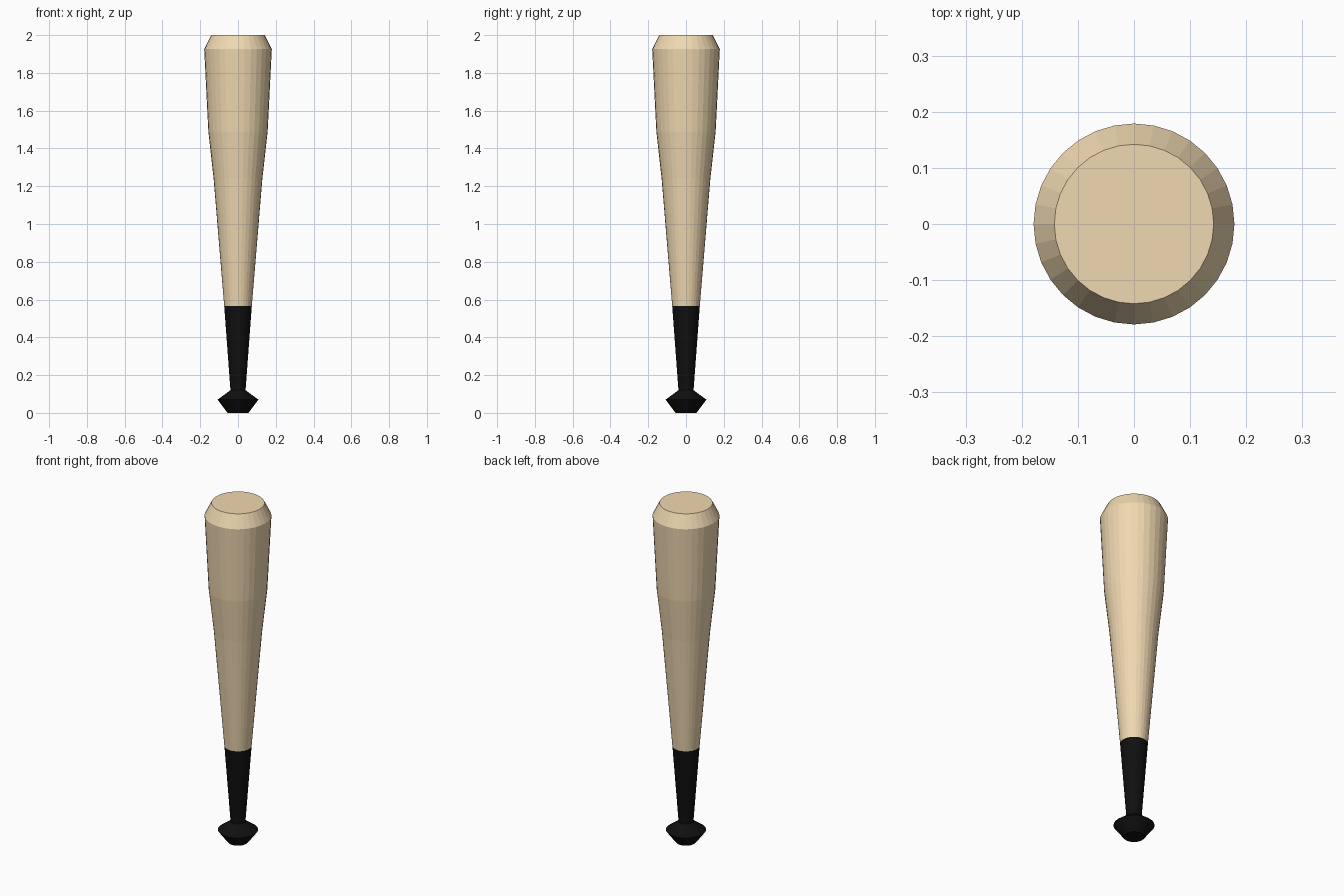
import bpy, bmesh
from math import cos, sin, tau

if "Cube" in bpy.data.objects:
    bpy.data.objects.remove(bpy.data.objects["Cube"])

SIDES = 32


def material(name, color):
    m = bpy.data.materials.new(name)
    m.diffuse_color = (*color, 1)
    m.use_nodes = True
    m.node_tree.nodes["Principled BSDF"].inputs["Base Color"].default_value = m.diffuse_color
    return m


def lathe(name, profile, mat, cap_bottom=False, cap_top=False):
    """Revolve (radius, z) points around z, optionally capping the ends."""
    bm = bmesh.new()
    rings = [[bm.verts.new((r * cos(tau * i / SIDES), r * sin(tau * i / SIDES), z))
              for i in range(SIDES)] for r, z in profile]
    for low, high in zip(rings, rings[1:]):
        for i in range(SIDES):
            j = (i + 1) % SIDES
            bm.faces.new((low[i], low[j], high[j], high[i]))
    if cap_bottom:
        bm.faces.new(rings[0][::-1])
    if cap_top:
        bm.faces.new(rings[-1])
    mesh = bpy.data.meshes.new(name)
    bm.to_mesh(mesh)
    bm.free()
    mesh.materials.append(mat)
    obj = bpy.data.objects.new(name, mesh)
    bpy.context.collection.objects.link(obj)
    return obj


wood = material("wood", (0.87, 0.69, 0.44))
grip = material("black_grip", (0.005, 0.005, 0.005))

# Knob at the base, flaring out and back in to the neck
lathe("knob", [(0.055, 0), (0.108, 0.07), (0.04, 0.12)], grip, cap_bottom=True)

# Black tapered handle
lathe("handle", [(0.04, 0.12), (0.073, 0.565)], grip)

# Wooden barrel with a bevelled flat tip
lathe("barrel", [(0.073, 0.565), (0.129, 1.24), (0.157, 1.49),
                 (0.179, 1.926), (0.142, 2.0)], wood, cap_top=True)
